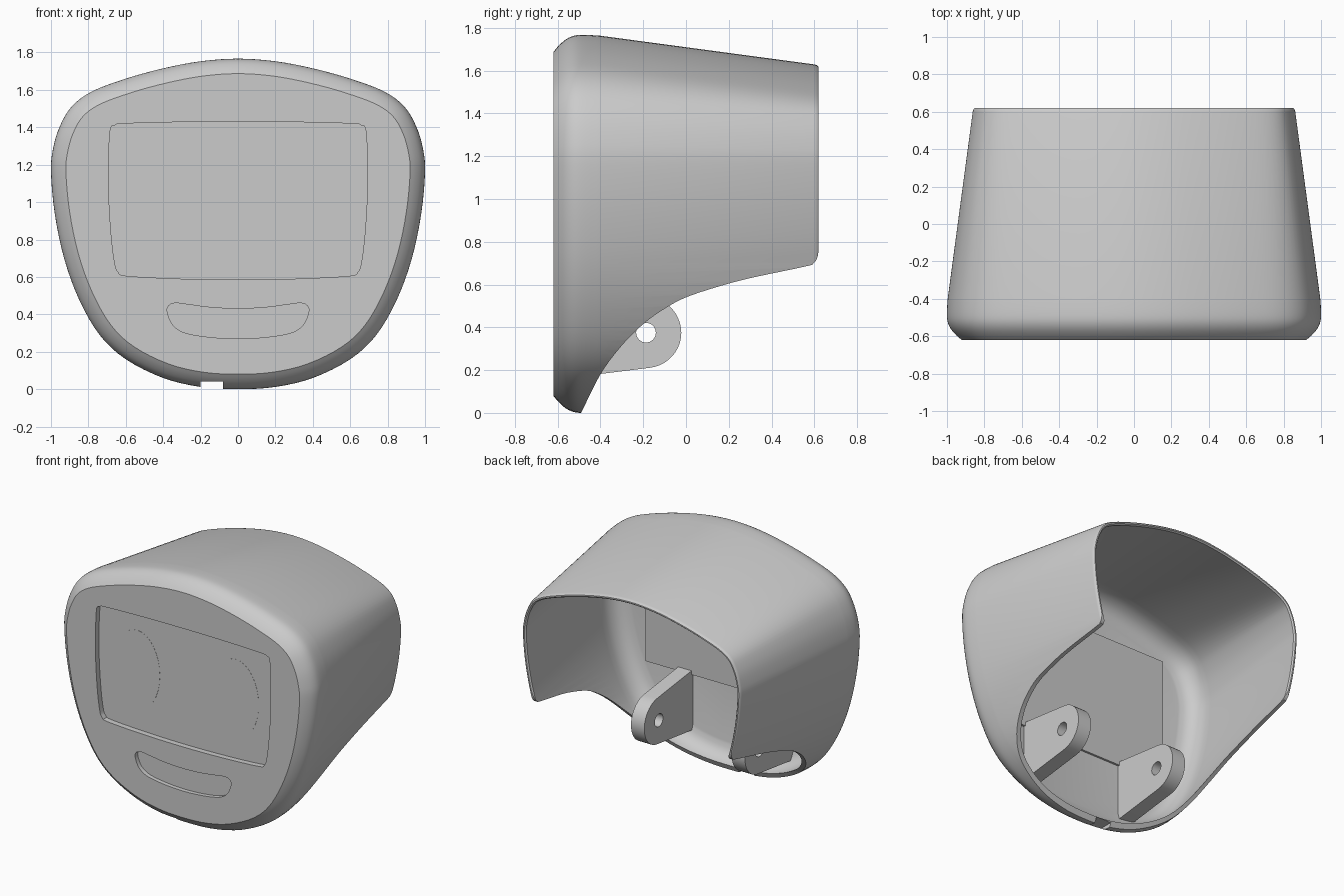
import bpy, bmesh, math
from mathutils import Vector

if "Cube" in bpy.data.objects:
    bpy.data.objects.remove(bpy.data.objects["Cube"])

grey = bpy.data.materials.new("plain grey")
grey.use_nodes = True
colour = (0.6, 0.6, 0.6, 1)
grey.diffuse_color = colour
grey.node_tree.nodes["Principled BSDF"].inputs["Base Color"].default_value = colour


def smooth_path(points, steps, closed=False):
    """Catmull-Rom curve through 2D points."""
    pts = [Vector(p) for p in points]
    n = len(pts)
    pick = (lambda i: pts[i % n]) if closed else (lambda i: pts[max(0, min(n - 1, i))])
    path = []
    for i in range(n if closed else n - 1):
        a, b, c, d = (pick(i + k) for k in (-1, 0, 1, 2))
        for s in range(steps):
            t = s / steps
            path.append(0.5 * (2 * b + (c - a) * t + (2 * a - 5 * b + 4 * c - d) * t ** 2
                               + (3 * b - a - 3 * c + d) * t ** 3))
    return path if closed else path + [pts[-1]]


def mirrored_loop(half, steps):
    """Closed smooth outline from its right half, top to bottom."""
    return smooth_path(half + [(-x, z) for x, z in half[-2:0:-1]], steps, True)


def make_object(name, bm):
    bmesh.ops.recalc_face_normals(bm, faces=bm.faces)
    mesh = bpy.data.meshes.new(name)
    bm.to_mesh(mesh)
    bm.free()
    mesh.materials.append(grey)
    obj = bpy.data.objects.new(name, mesh)
    bpy.context.collection.objects.link(obj)
    return obj


def loft(name, rings):
    """Solid through rings of 3D points, capped at both ends."""
    bm = bmesh.new()
    loops = [[bm.verts.new(p) for p in ring] for ring in rings]
    n = len(loops[0])
    for a, b in zip(loops, loops[1:]):
        for i in range(n):
            j = (i + 1) % n
            bm.faces.new((a[i], a[j], b[j], b[i]))
    bm.faces.new(loops[0])
    bm.faces.new(loops[-1])
    return make_object(name, bm)


def prism_x(name, profile, x0, x1):
    return loft(name, [[(x, y, z) for y, z in profile] for x in (x0, x1)])


def prism_y(name, profile, y0, y1):
    return loft(name, [[(x, y, z) for x, z in profile] for y in (y0, y1)])


def circle(cx, cy, rx, ry, count=32):
    return [(cx + rx * math.cos(math.tau * i / count),
             cy + ry * math.sin(math.tau * i / count)) for i in range(count)]


def rectangle(x0, x1, z0, z1):
    return [(x0, z0), (x1, z0), (x1, z1), (x0, z1)]


def activate(obj):
    bpy.ops.object.select_all(action='DESELECT')
    obj.select_set(True)
    bpy.context.view_layer.objects.active = obj


def cut(obj, cutter):
    cutter.hide_render = True
    mod = obj.modifiers.new("cut", 'BOOLEAN')
    mod.operation = 'DIFFERENCE'
    mod.solver = 'EXACT'
    mod.object = cutter
    activate(obj)
    bpy.ops.object.modifier_apply(modifier=mod.name)


def finish(obj, degrees=32):
    activate(obj)
    bpy.ops.object.shade_smooth_by_angle(angle=math.radians(degrees))


# Head shell: one outline, inset along a wall section of (depth, inset)
outline = mirrored_loop([
    (0, 1.767), (.2, 1.753), (.4, 1.715), (.6, 1.66), (.78, 1.592), (.89, 1.51),
    (.955, 1.4), (.99, 1.28), (1, 1.16), (.98, .94), (.93, .7), (.85, .48),
    (.74, .29), (.6, .16), (.4, .06), (.2, .012), (0, 0)], 4)
count = len(outline)
inward = []
for i in range(count):
    t = (outline[(i + 1) % count] - outline[i - 1]).normalized()
    inward.append(Vector((t.y, -t.x)))

front_edge = smooth_path([(-.62, .08), (-.595, .05), (-.56, .02), (-.52, .003),
                          (-.47, 0), (-.4, .004)], 3)
back_rim = [(.6, .138), (.613, .142), (.62, .149), (.62, .158), (.61, .166)]
inner_edge = smooth_path([(-.38, .034), (-.45, .034), (-.51, .055), (-.55, .095),
                          (-.57, .15)], 3)
rings = []
for y, inset in front_edge + back_rim + inner_edge:
    ring = [p + n * inset for p, n in zip(outline, inward)]
    rings.append([(p.x, y, p.y) for p in ring])
shell = loft("head_shell", rings)

# Curved opening underneath
under = smooth_path([(-.53, -.08), (-.49, 0), (-.4, .18), (-.3, .315), (-.2, .415),
                     (-.1, .487), (0, .54), (.15, .59), (.3, .63), (.56, .685),
                     (.597, .70), (.615, .73), (.621, .78)], 5)
under += [Vector((.7, .9)), Vector((.7, -.3)), Vector((-.53, -.3))]
cutters = [prism_x("underside_cutter", under, -1.5, 1.5)]

# Screen and mouth recesses, cable notch
screen = mirrored_loop([
    (0, 1.43), (.3, 1.428), (.6, 1.42), (.66, 1.41), (.685, 1.37), (.692, 1.1),
    (.68, .85), (.66, .68), (.64, .625), (.59, .605), (.3, .59), (0, .585)], 4)
mouth = mirrored_loop([
    (0, .43), (.15, .437), (.27, .453), (.34, .46), (.375, .44), (.375, .4),
    (.345, .34), (.28, .3), (.15, .278), (0, .27)], 4)
cutters += [
    prism_y("screen_cutter", screen, -.7, -.58),
    prism_y("mouth_cutter", mouth, -.7, -.59),
    prism_y("notch_cutter", rectangle(-.2, -.08, -.1, .04), -.7, -.44)]
for cutter in cutters:
    cut(shell, cutter)
finish(shell)

# Screen backing on the inner face and flush eyes in the recess
prism_y("screen_backing", rectangle(-.71, .71, .56, 1.47), -.575, -.555)
for side, label in ((1, "left"), (-1, "right")):
    prism_y(label + "_eye", circle(side * .39, 1.02, .18, .28), -.581, -.579)

# Pivot lugs with a rounded end and a pin hole
hub_y, hub_z, radius = -.187, .375, .165
lug_profile = [(-.575, .16)]
for i in range(21):
    a = math.radians(-83 + 166 * i / 20)
    lug_profile.append((hub_y + radius * math.cos(a), hub_z + radius * math.sin(a)))
lug_profile.append((-.575, .59))
pin = prism_x("pin_hole_cutter", circle(hub_y, hub_z, .046, .046), -.6, .6)
cutters.append(pin)
for side, label in ((1, "left"), (-1, "right")):
    lug = prism_x(label + "_pivot_lug", lug_profile, side * .345, side * .45)
    cut(lug, pin)
    finish(lug)

for cutter in cutters:
    bpy.data.objects.remove(cutter)
